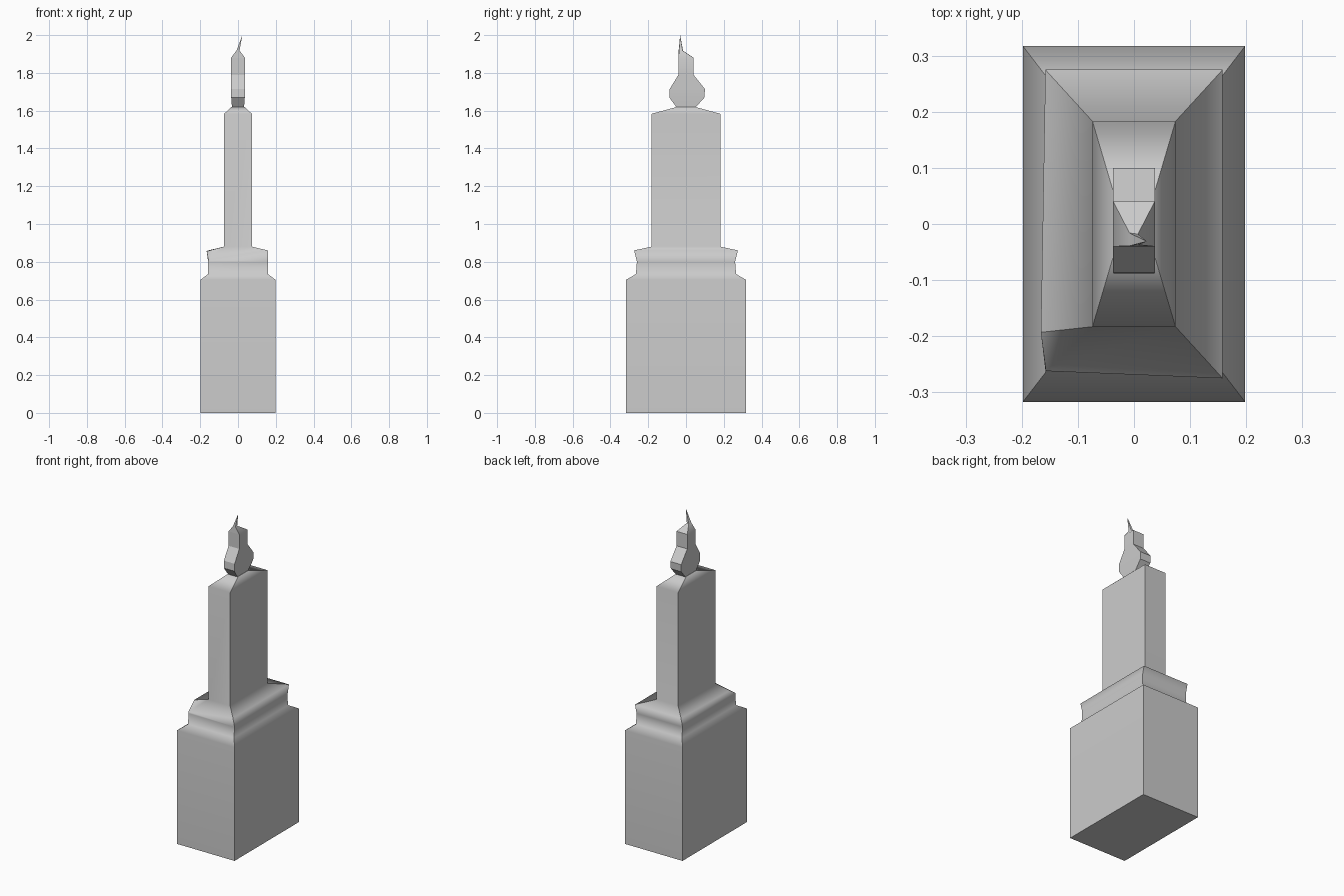
import bpy, bmesh

if "Cube" in bpy.data.objects:
    bpy.data.objects.remove(bpy.data.objects["Cube"])


def rect(x, y0, y1, z):
    return [(-x, y0, z), (x, y0, z), (x, y1, z), (-x, y1, z)]


def loft(rings, tip=None):
    """Skin a stack of four-sided rings; remember which side each face is on."""
    bm = bmesh.new()
    side = bm.faces.layers.int.new("side")
    loops = [[bm.verts.new(p) for p in r] for r in rings]
    for a, b in zip(loops, loops[1:]):
        for i in range(4):
            j = (i + 1) % 4
            bm.faces.new((a[i], a[j], b[j], b[i]))[side] = i
    bm.faces.new(loops[0][::-1])[side] = 4
    if tip:
        t = bm.verts.new(tip)
        for i in range(4):
            bm.faces.new((loops[-1][i], loops[-1][(i + 1) % 4], t))[side] = i
    else:
        bm.faces.new(loops[-1])[side] = 5
    return bm, side, loops


def finish(name, bm, side, flat_sides=()):
    """Smooth along each side, crease between sides, weight normals by area."""
    bmesh.ops.recalc_face_normals(bm, faces=bm.faces[:])
    for f in bm.faces:
        f.smooth = f[side] not in flat_sides
    for e in bm.edges:
        e.smooth = len({f[side] for f in e.link_faces}) == 1
    me = bpy.data.meshes.new(name)
    bm.to_mesh(me)
    bm.free()
    ob = bpy.data.objects.new(name, me)
    bpy.context.collection.objects.link(ob)
    wn = ob.modifiers.new("area_normals", 'WEIGHTED_NORMAL')
    wn.keep_sharp = True
    return ob


# Stepped pedestal and shaft: half width, half depth, height
profile = [(.198, .317, 0), (.198, .317, .705), (.158, .265, .735),
           (.158, .26, .80), (.158, .275, .86), (.074, .183, .88),
           (.074, .183, 1.583), (.034, .048, 1.62)]
bm, side, loops = loft([rect(x, -y, y, z) for x, y, z in profile])

# Chipped front-left corner of the ledge
corner, back, inner = loops[4][0], loops[4][3], loops[5][0]
_, chip = bmesh.utils.edge_split(bm.edges.get((corner, back)), corner, .15)
chip.co = (-.166, -.193, .856)
corner.co = (-.157, -.262, .812)
face = next(f for f in chip.link_faces if inner in f.verts[:])
bmesh.utils.face_split(face, chip, inner)
for f in chip.link_faces:
    if corner in f.verts[:] and inner in f.verts[:]:
        f[side] = 0
bmesh.ops.triangulate(bm, faces=list(set(chip.link_faces) | set(corner.link_faces)))
finish("pillar", bm, side)

# Faceted flame-like finial with a bent tip
flame = [rect(.032, -.05, .05, 1.617), rect(.036, -.088, .098, 1.67),
         rect(.037, -.086, .1, 1.715), rect(.037, -.04, .04, 1.79),
         rect(.037, -.04, .04, 1.88),
         [(-.008, -.039, 1.918), (.008, -.037, 1.918),
          (.007, -.018, 1.918), (-.008, -.016, 1.918)]]
bm, side, _ = loft(flame, tip=(.023, -.031, 2.0))
finish("finial", bm, side, flat_sides=(0, 2))
